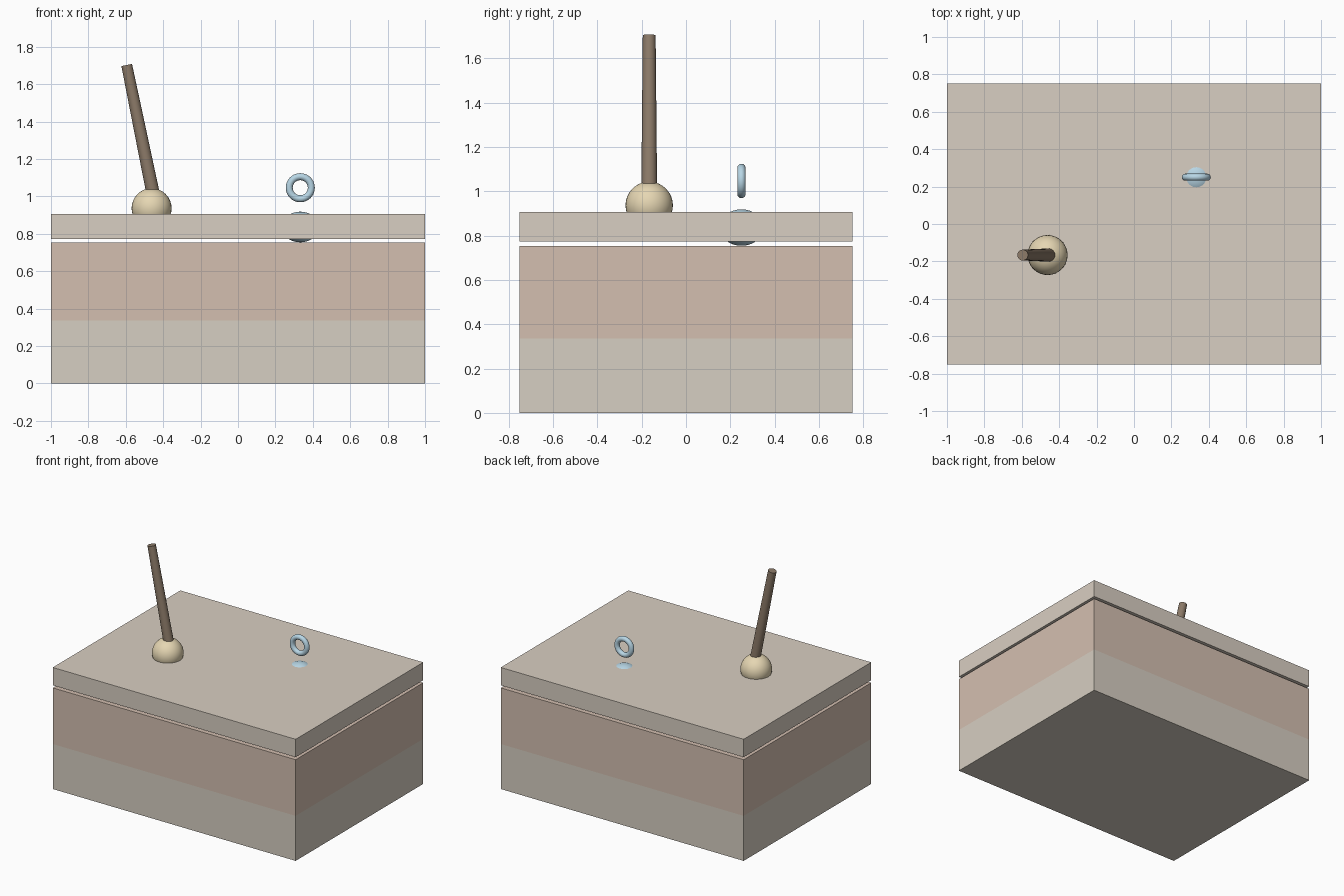
import bpy, math
from mathutils import Vector

if "Cube" in bpy.data.objects:
    bpy.data.objects.remove(bpy.data.objects["Cube"])


def lin(c):
    return c / 12.92 if c <= 0.04045 else ((c + 0.055) / 1.055) ** 2.4


def material(name, rgb):
    m = bpy.data.materials.new(name)
    m.diffuse_color = (*[lin(c) for c in rgb], 1)
    m.use_nodes = True
    m.node_tree.nodes["Principled BSDF"].inputs["Base Color"].default_value = m.diffuse_color
    return m


def finish(name, mat, smooth=False):
    ob = bpy.context.object
    ob.name = name
    ob.data.materials.append(mat)
    if smooth:
        bpy.ops.object.shade_smooth_by_angle(angle=math.radians(40))
    return ob


def slab(name, z0, z1, mat):
    bpy.ops.mesh.primitive_cube_add(size=1, location=(0, 0, (z0 + z1) / 2))
    bpy.context.object.scale = (2, 1.5, z1 - z0)
    bpy.ops.object.transform_apply(location=False, rotation=False, scale=True)
    return finish(name, mat)


stone = material("stone", (0.84, 0.81, 0.76))
clay = material("clay", (0.83, 0.75, 0.69))
cover = material("cover", (0.85, 0.81, 0.76))
cream = material("cream", (0.90, 0.84, 0.70))
wood = material("wood", (0.55, 0.48, 0.41))
blue = material("pale_blue", (0.72, 0.84, 0.90))

# Stacked body layers and the separate lid with its narrow gap
slab("lower_layer", 0, 0.335, stone)
slab("upper_layer", 0.335, 0.753, clay)
slab("lid", 0.772, 0.905, cover)

# Ball joint
bpy.ops.mesh.primitive_uv_sphere_add(segments=32, ring_count=16, radius=0.107,
                                     location=(-0.462, -0.166, 0.936))
finish("ball_joint", cream, True)

# Leaning, tapered handle rising out of the ball
low, high = Vector((-0.445, -0.166, 0.97)), Vector((-0.595, -0.166, 1.702))
axis = high - low
bpy.ops.mesh.primitive_cone_add(vertices=24, radius1=0.036, radius2=0.029,
                                depth=axis.length, location=(low + high) / 2,
                                rotation=axis.to_track_quat('Z', 'Y').to_euler())
finish("handle", wood, True)

# Flattened bead set through the lid
bpy.ops.mesh.primitive_uv_sphere_add(segments=32, ring_count=16, radius=0.1,
                                     location=(0.333, 0.25, 0.836))
bpy.context.object.scale.z = 0.82
bpy.ops.object.transform_apply(location=False, rotation=False, scale=True)
finish("bead", blue, True)

# Upright ring above the bead
bpy.ops.mesh.primitive_torus_add(major_radius=0.059, minor_radius=0.0187,
                                 major_segments=40, minor_segments=16,
                                 location=(0.333, 0.25, 1.046),
                                 rotation=(math.pi / 2, 0, 0))
finish("ring", blue, True)
